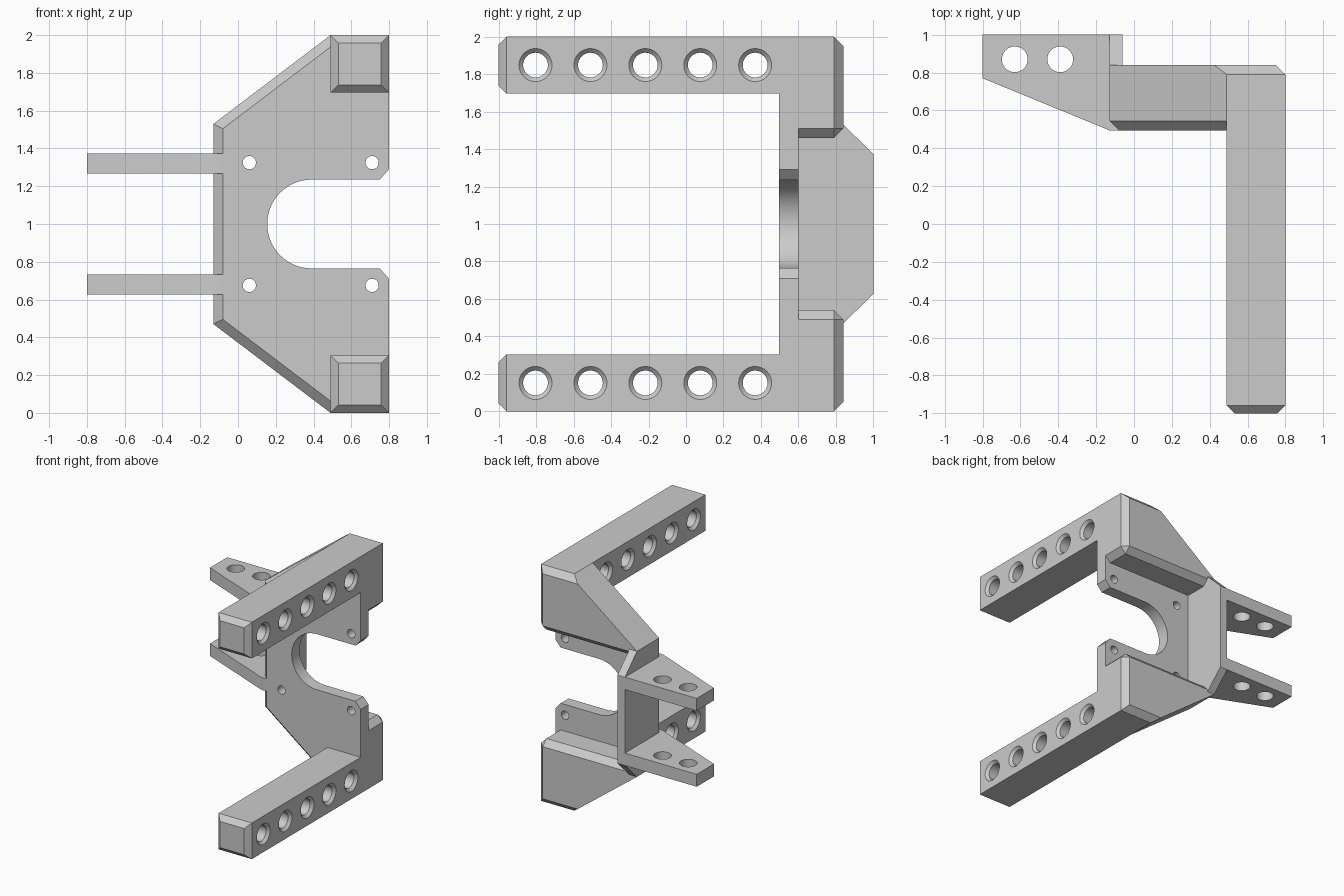
import bpy, bmesh, math
from mathutils import Vector

if "Cube" in bpy.data.objects:
    bpy.data.objects.remove(bpy.data.objects["Cube"], do_unlink=True)

grey = bpy.data.materials.new("light_grey")
grey.use_nodes = True
GREY = (0.6, 0.6, 0.6, 1)
grey.diffuse_color = GREY
grey.node_tree.nodes["Principled BSDF"].inputs["Base Color"].default_value = GREY

MID = 1.0                       # height of the symmetry plane; parts are built about it
FRONT, BACK, DEEP = 0.495, 0.6, 0.84
LEFT, RIGHT, ARM = -0.13, 0.8, 0.49


def place(axis, a, b, t):
    """Profile point (a, b) at depth t along an axis."""
    return Vector({"x": (t, a, b), "y": (a, t, b), "z": (a, b, t)}[axis])


def loft(bm, axis, rings):
    """Closed solid through rings of (depth, profile points)."""
    loops = [[bm.verts.new(place(axis, a, b, t)) for a, b in pts] for t, pts in rings]
    n = len(loops[0])
    for low, high in zip(loops, loops[1:]):
        for i in range(n):
            j = (i + 1) % n
            bm.faces.new((low[i], low[j], high[j], high[i]))
    bm.faces.new(loops[0])
    bm.faces.new(loops[-1])
    bmesh.ops.recalc_face_normals(bm, faces=bm.faces)


def circle(a, b, r, n=48):
    return [(a + r * math.cos(math.tau * i / n), b + r * math.sin(math.tau * i / n))
            for i in range(n)]


def to_object(bm, name):
    mesh = bpy.data.meshes.new(name)
    bm.to_mesh(mesh)
    bm.free()
    obj = bpy.data.objects.new(name, mesh)
    obj.location.z = MID
    bpy.context.collection.objects.link(obj)
    return obj


def part(name, axis, lo, hi, pts, chamfer=0, rule=None, holes=None, mirror=False):
    """Extruded part with chamfered edges, drilled holes and an optional mirrored twin."""
    bm = bmesh.new()
    loft(bm, axis, [(lo, pts), (hi, pts)])
    if rule:
        edges = [e for e in bm.edges if rule(e.verts[0].co, e.verts[1].co)]
        bmesh.ops.bevel(bm, geom=edges, offset=chamfer, segments=1,
                        affect="EDGES", clamp_overlap=False)
    obj = to_object(bm, name)
    obj.data.materials.append(grey)
    bpy.ops.object.select_all(action="DESELECT")
    bpy.context.view_layer.objects.active = obj
    obj.select_set(True)
    if holes:
        hole_axis, drills = holes
        cut = bmesh.new()
        for a, b, stations in drills:
            loft(cut, hole_axis, [(t, circle(a, b, r)) for t, r in stations])
        cutter = to_object(cut, name + "_cutter")
        cutter.hide_render = True
        mod = obj.modifiers.new("holes", "BOOLEAN")
        mod.operation, mod.solver, mod.object = "DIFFERENCE", "EXACT", cutter
        bpy.context.view_layer.update()
        bpy.ops.object.modifier_apply(modifier=mod.name)
        bpy.data.objects.remove(cutter, do_unlink=True)
    if mirror:
        mod = obj.modifiers.new("twin", "MIRROR")
        mod.use_axis = (False, False, True)
        mod.use_mirror_merge = False
        bpy.ops.object.modifier_apply(modifier=mod.name)
    bpy.ops.object.shade_smooth_by_angle(angle=math.radians(30))
    return obj


def near(u, v):
    return abs(u - v) < 1e-4


# Mounting plate with an open round-ended slot
slot_r, slot_x = 0.235, 0.39
upper = [(LEFT, 0.53), (ARM, 1), (RIGHT, 1), (RIGHT, 0.29), (0.75, slot_r)]
arc = [(slot_x - slot_r * math.sin(math.pi * i / 40), slot_r * math.cos(math.pi * i / 40))
       for i in range(41)]
outline = upper + arc + [(x, -z) for x, z in reversed(upper)]
screws = [(x, z, [(FRONT - 0.1, 0.035), (BACK + 0.1, 0.035)])
          for x in (0.06, 0.71) for z in (-0.325, 0.325)]
part("mounting_plate", "y", FRONT, BACK, outline, 0.05,
     lambda p, q: all(near(v.y, FRONT) and v.x < 0.5 and abs(v.z) > 0.4 for v in (p, q)),
     ("y", screws))

# Two long arms with countersunk cross holes
e, big, small, sink = 0.01, 0.088, 0.066, 0.022
stations = [(ARM - e, big + e), (ARM + sink, small), (RIGHT - sink, small), (RIGHT + e, big + e)]
drills = [(-0.803 + 0.293 * i, 0.848, stations) for i in range(5)]
part("side_arms", "y", -1, BACK,
     [(ARM, 0.695), (RIGHT, 0.695), (RIGHT, 1), (ARM, 1)], 0.042,
     lambda p, q: near(p.y, -1) and near(q.y, -1), ("x", drills), True)


# Thick chamfered blocks behind the plate
def block_edge(p, q):
    mid = (p + q) / 2
    corner = near(mid.x, RIGHT) and near(mid.z, 0.46)
    rim = near(p.y, DEEP) and near(q.y, DEEP)
    flat = near(p.z, q.z) or (near(p.x, RIGHT) and near(q.x, RIGHT))
    return corner or (rim and flat)


part("rear_blocks", "y", BACK, DEEP,
     [(LEFT, 0.46), (RIGHT, 0.46), (RIGHT, 1), (ARM, 1), (LEFT, 0.53)],
     0.05, block_edge, None, True)

# Upright web joining the blocks and the lugs
part("side_web", "x", LEFT, -0.06,
     [(BACK, 0.53), (DEEP, 0.53), (1, 0.373), (1, -0.373), (DEEP, -0.53), (BACK, -0.53)])

# Two tapered lugs with a pair of holes each
lug_holes = [(x, 0.87, [(0.2, 0.068), (0.45, 0.068)]) for x in (-0.63, -0.39)]
part("side_lugs", "z", 0.268, 0.373,
     [(-0.8, 1), (-0.8, 0.77), (LEFT, FRONT), (-0.08, FRONT), (-0.08, 1)],
     holes=("z", lug_holes), mirror=True)
